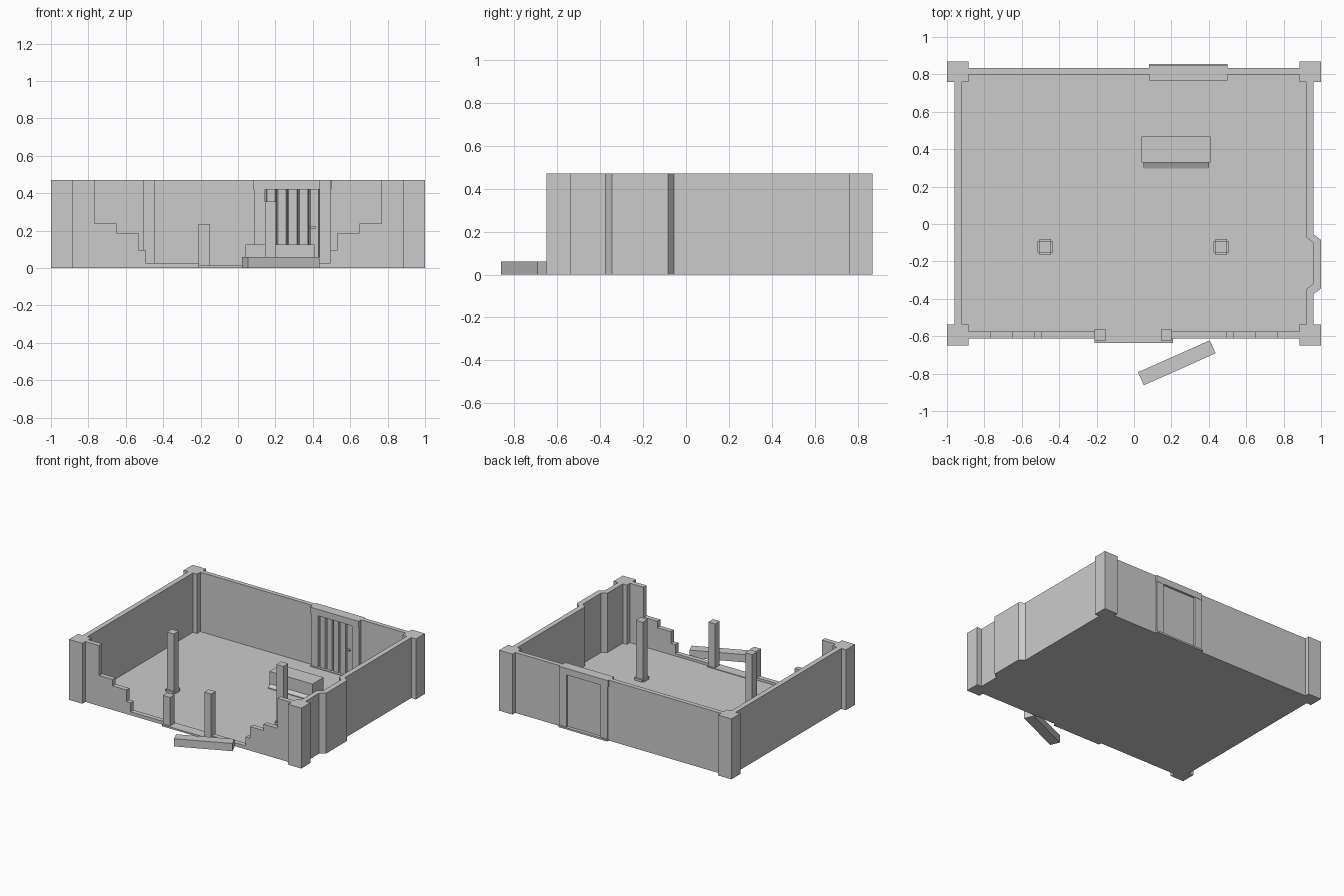
import bpy, bmesh
from math import radians

if "Cube" in bpy.data.objects:
    bpy.data.objects.remove(bpy.data.objects["Cube"])

H = 0.47


def prism(name, pts, lo, hi, axis='z'):
    """Extrude a 2D outline: axis z uses (x, y), axis y uses (x, z), axis x uses (y, z)."""
    def place(a, b, c):
        return {'z': (a, b, c), 'y': (a, c, b), 'x': (c, a, b)}[axis]
    bm = bmesh.new()
    face = bm.faces.new([bm.verts.new(place(a, b, lo)) for a, b in pts])
    ext = bmesh.ops.extrude_face_region(bm, geom=[face])
    shift = [p - q for p, q in zip(place(0, 0, hi), place(0, 0, lo))]
    bmesh.ops.translate(bm, vec=shift,
                        verts=[v for v in ext['geom'] if isinstance(v, bmesh.types.BMVert)])
    bmesh.ops.recalc_face_normals(bm, faces=bm.faces)
    me = bpy.data.meshes.new(name)
    bm.to_mesh(me)
    bm.free()
    ob = bpy.data.objects.new(name, me)
    bpy.context.collection.objects.link(ob)
    return ob


def box(name, x0, x1, y0, y1, z0, z1):
    return prism(name, [(x0, y0), (x1, y0), (x1, y1), (x0, y1)], z0, z1)


# Floor, following the bulge in the right wall
bulge_in = [(0.92, -0.35), (0.957, -0.32), (0.957, -0.10), (0.92, -0.07)]
bulge_out = [(0.96, -0.375), (1.0, -0.345), (1.0, -0.085), (0.96, -0.055)]
prism("floor", [(-0.94, -0.6), (0.94, -0.6)] + [(x + 0.02, y) for x, y in bulge_in]
      + [(0.94, 0.82), (-0.94, 0.82)], 0, 0.008)

# Corner pillars
for sx in (-1, 1):
    x0, x1 = sorted((sx * 0.885, sx))
    box("front_corner_pillar", x0, x1, -0.65, -0.538, 0, H)
    box("back_corner_pillar", x0, x1, 0.76, 0.87, 0, H)

# Side walls
box("left_wall", -0.96, -0.92, -0.6, 0.82, 0, H)
prism("right_wall", [(0.92, -0.6)] + bulge_in + [(0.92, 0.82), (0.96, 0.82)]
      + bulge_out[::-1] + [(0.96, -0.6)], 0, H)

# Back wall on either side of the door
box("back_wall_left", -0.94, 0.12, 0.80, 0.835, 0, H)
box("back_wall_right", 0.46, 0.94, 0.80, 0.835, 0, H)

# Broken front wall, stepping down to the doorway
steps = [(0.94, 0), (0.94, H), (0.767, H), (0.767, 0.237), (0.65, 0.237), (0.65, 0.187),
         (0.533, 0.187), (0.533, 0.097), (0.495, 0.097), (0.495, 0.027), (0.19, 0.027), (0.19, 0)]
for sx, side in ((-1, "left"), (1, "right")):
    prism("front_wall_" + side, [(sx * x, z) for x, z in steps], -0.612, -0.575, 'y')

# Ruined front doorway
box("front_threshold", -0.21, 0.208, -0.635, -0.555, 0, 0.013)
box("front_door_post_left", -0.21, -0.15, -0.622, -0.565, 0, 0.235)
box("front_door_post_right", 0.145, 0.203, -0.622, -0.565, 0, 0.355)

# Fallen lintel lying outside
lintel = box("fallen_lintel", -0.21, 0.21, -0.038, 0.038, 0, 0.06)
lintel.location = (0.229, -0.742, 0)
lintel.rotation_euler.z = radians(24)

# Back door frame
box("back_lintel", 0.08, 0.50, 0.768, 0.847, 0.42, H)
box("back_threshold", 0.08, 0.50, 0.768, 0.855, 0, 0.013)
for x in (0.085, 0.438):
    box("back_door_jamb", x, x + 0.06, 0.775, 0.845, 0, 0.43)

# Plank door with grooves, and its handle
box("door_panel", 0.14, 0.445, 0.808, 0.83, 0.01, 0.425)
for i in range(5):
    x = 0.148 + i * 0.058
    prism("door_plank", [(x, 0.81), (x + 0.058, 0.81), (x + 0.051, 0.787), (x + 0.007, 0.787)],
          0.013, 0.42)
box("door_handle", 0.385, 0.417, 0.772, 0.79, 0.212, 0.222)

# Interior columns with low stepped feet
for x in (-0.475, 0.467):
    y = -0.123
    box("column", x - 0.03, x + 0.03, y - 0.03, y + 0.03, 0, H)
    box("column_foot_x", x - 0.042, x + 0.042, y - 0.03, y + 0.03, 0, 0.025)
    box("column_foot_y", x - 0.031, x + 0.031, y - 0.042, y + 0.042, 0, 0.025)

# Counter block with a sloped ledge at its front
box("counter", 0.04, 0.41, 0.33, 0.467, 0, 0.125)
prism("counter_ledge", [(0.34, 0), (0.298, 0), (0.298, 0.014), (0.315, 0.022), (0.34, 0.035)],
      0.05, 0.40, 'x')
